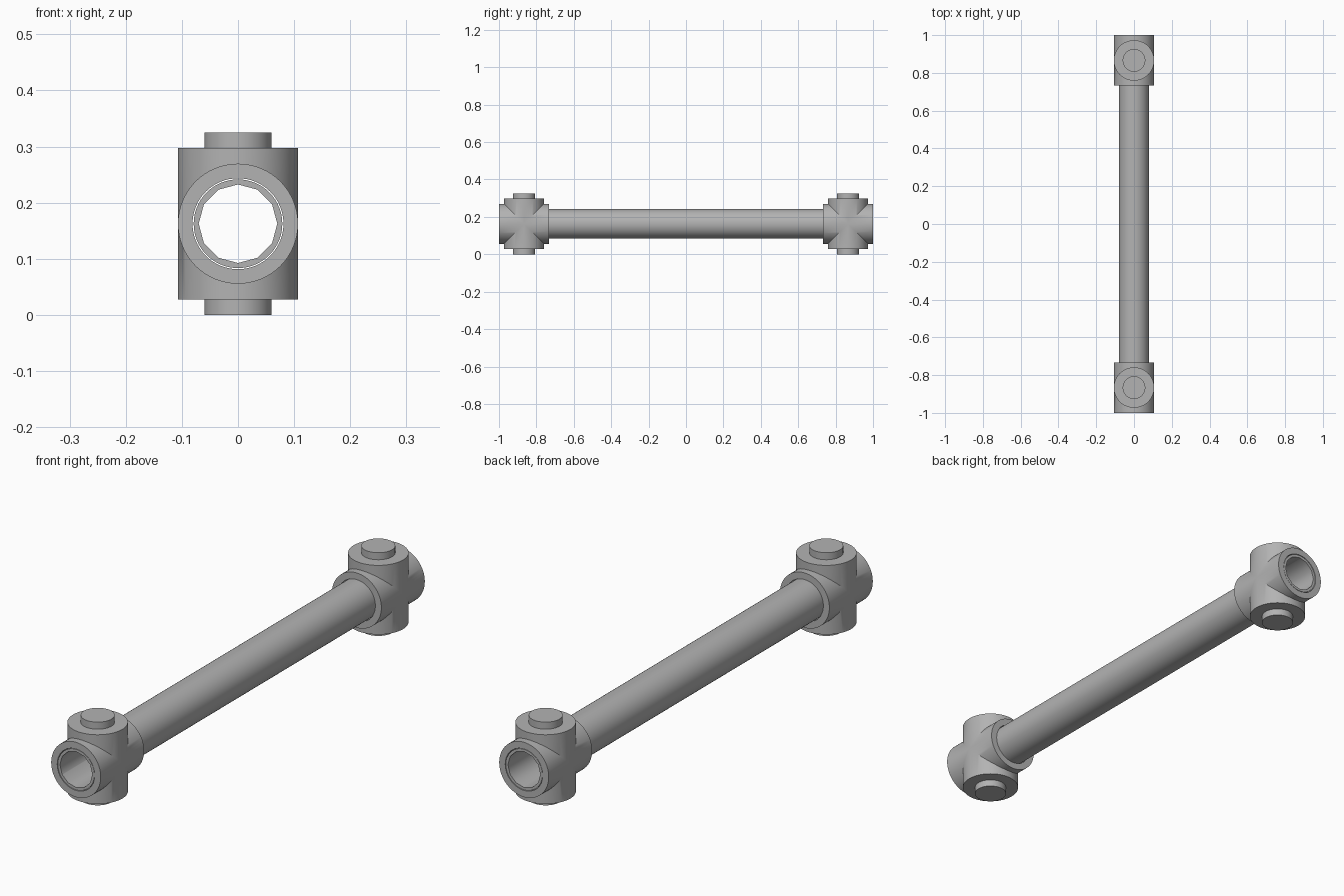
import bpy
import math

if "Cube" in bpy.data.objects:
    bpy.data.objects.remove(bpy.data.objects["Cube"], do_unlink=True)

AXIS_Z = 0.1625      # height of the pipe axis
JOINT_Y = 0.866      # distance of each fitting from the middle
FIT_R = 0.107

steel = bpy.data.materials.new("grey steel")
steel.use_nodes = True
steel.diffuse_color = (0.45, 0.45, 0.45, 1)
steel.node_tree.nodes["Principled BSDF"].inputs["Base Color"].default_value = (0.45, 0.45, 0.45, 1)


def cylinder(name, radius, length, y, z, along_y=False, sides=64):
    rot = (math.pi / 2, 0, 0) if along_y else (0, 0, 0)
    bpy.ops.mesh.primitive_cylinder_add(vertices=sides, radius=radius, depth=length,
                                        location=(0, y, z), rotation=rot)
    obj = bpy.context.object
    obj.name = name
    obj.data.materials.append(steel)
    return obj


def combine(target, other, operation):
    mod = target.modifiers.new(operation.lower(), "BOOLEAN")
    mod.operation = operation
    mod.solver = "EXACT"
    mod.object = other
    bpy.context.view_layer.objects.active = target
    bpy.ops.object.modifier_apply(modifier=mod.name)
    bpy.data.objects.remove(other, do_unlink=True)


def smooth(obj):
    bpy.ops.object.select_all(action="DESELECT")
    obj.select_set(True)
    bpy.context.view_layer.objects.active = obj
    bpy.ops.object.shade_smooth_by_angle(angle=math.radians(31))


# Long hollow pipe, round outside with a coarser bore
pipe = cylinder("pipe", 0.079, 1.998, 0, AXIS_Z, True)
combine(pipe, cylinder("pipe_bore", 0.07, 2.2, 0, AXIS_Z, True, 12), "DIFFERENCE")
smooth(pipe)

# Cross fitting at each end, with a plug above and below
for end, side in (("front", -1), ("back", 1)):
    y = side * JOINT_Y
    fitting = cylinder(end + "_fitting", FIT_R, 0.268, y, AXIS_Z, True)
    combine(fitting, cylinder("branch", FIT_R, 0.27, y, AXIS_Z), "UNION")
    combine(fitting, cylinder("fitting_bore", 0.081, 0.5, y, AXIS_Z, True), "DIFFERENCE")
    smooth(fitting)
    for place, up in (("upper", 1), ("lower", -1)):
        plug = cylinder(f"{end}_{place}_plug", 0.06, 0.068, y, AXIS_Z + up * 0.1285)
        smooth(plug)
